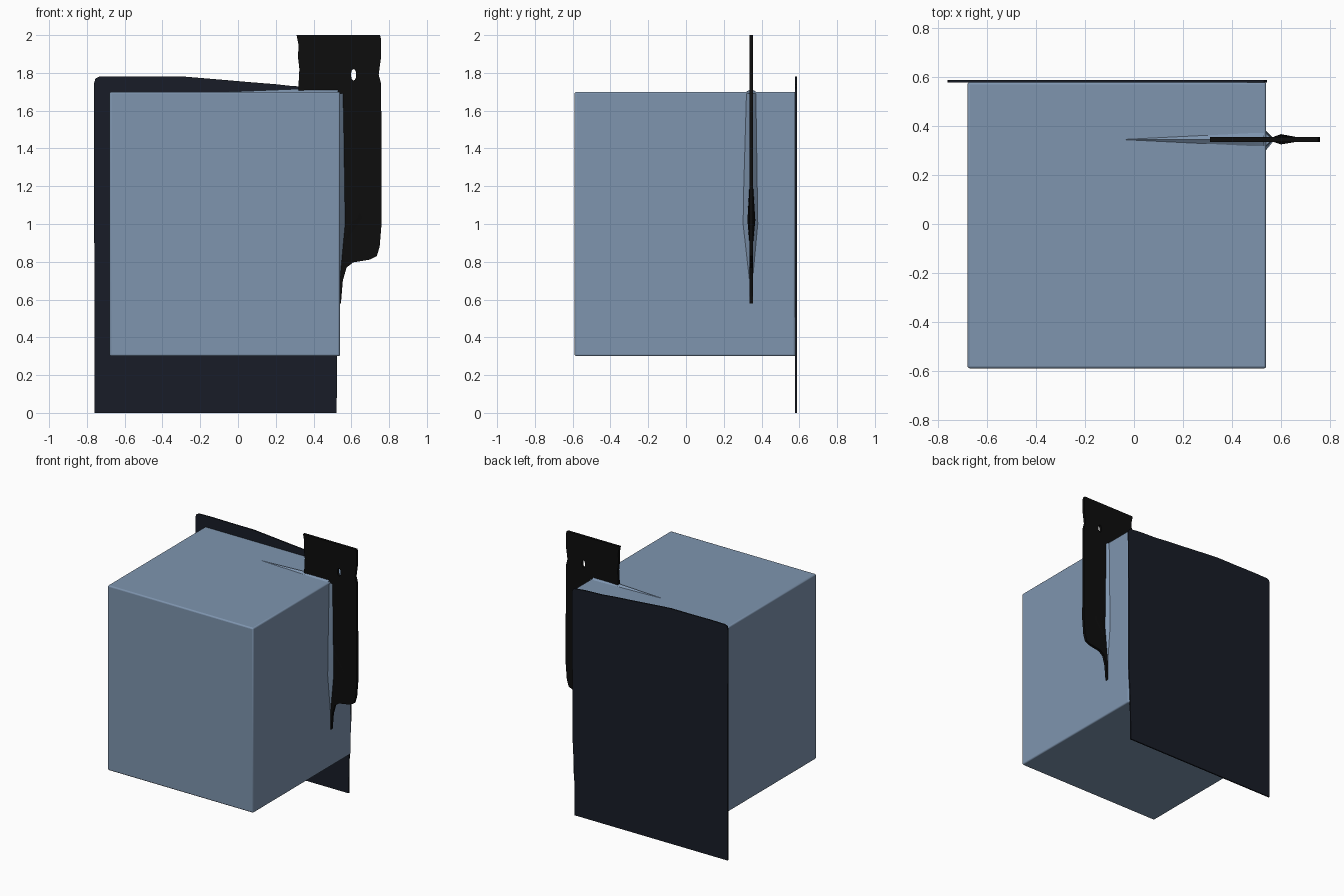
import bpy, bmesh
from mathutils import Vector

if "Cube" in bpy.data.objects:
    bpy.data.objects.remove(bpy.data.objects["Cube"])


def material(name, color):
    m = bpy.data.materials.new(name)
    m.diffuse_color = (*color, 1)
    m.use_nodes = True
    m.node_tree.nodes["Principled BSDF"].inputs["Base Color"].default_value = m.diffuse_color
    return m


BLUE = material("slate_blue", (0.21, 0.30, 0.43))
NAVY = material("dark_navy", (0.009, 0.012, 0.02))
BLACK = material("black", (0.004, 0.004, 0.004))


def finish(name, bm, mat, bevel=0.0):
    bmesh.ops.recalc_face_normals(bm, faces=bm.faces)
    me = bpy.data.meshes.new(name)
    bm.to_mesh(me)
    bm.free()
    ob = bpy.data.objects.new(name, me)
    bpy.context.collection.objects.link(ob)
    me.materials.append(mat)
    if bevel:
        mod = ob.modifiers.new("soft_edges", 'BEVEL')
        mod.width, mod.segments = bevel, 3
    bpy.ops.object.select_all(action='DESELECT')
    ob.select_set(True)
    bpy.context.view_layer.objects.active = ob
    bpy.ops.object.shade_smooth_by_angle()
    return ob


def slab(name, outline, y0, y1, mat):
    """Extrude an x-z outline from y0 to y1."""
    bm = bmesh.new()
    face = bm.faces.new([bm.verts.new((x, y0, z)) for x, z in outline])
    ext = bmesh.ops.extrude_face_region(bm, geom=[face])
    verts = [v for v in ext["geom"] if isinstance(v, bmesh.types.BMVert)]
    bmesh.ops.translate(bm, verts=verts, vec=(0, y1 - y0, 0))
    return finish(name, bm, mat)


def hull(name, points, mat):
    bm = bmesh.new()
    for p in points:
        bm.verts.new(p)
    bmesh.ops.convex_hull(bm, input=bm.verts)
    return finish(name, bm, mat)


# Main box
bm = bmesh.new()
bmesh.ops.create_cube(bm, size=1)
for v in bm.verts:
    v.co = Vector((-0.07, -0.005, 1.0)) + v.co * Vector((1.22, 1.17, 1.4))
finish("body_box", bm, BLUE, 0.01)

# Thin back panel, its top edge sagging to the right
slab("back_panel", [
    (-0.76, 0), (0.522, 0), (0.525, 0.3), (0.54, 0.6), (0.543, 1.69),
    (0.53, 1.715), (0.42, 1.725), (0.29, 1.73), (0.2, 1.74), (0.05, 1.752),
    (-0.1, 1.765), (-0.28, 1.78), (-0.45, 1.78), (-0.62, 1.782),
    (-0.735, 1.78), (-0.755, 1.77), (-0.762, 1.745)], 0.578, 0.588, NAVY)

# Side fin wrapping over the upper right corner of the box
fin = slab("corner_fin", [
    (0.31, 2.0), (0.32, 1.95), (0.318, 1.88), (0.325, 1.82), (0.32, 1.73),
    (0.32, 1.68), (0.52, 1.68), (0.52, 0.58), (0.545, 0.58), (0.555, 0.7),
    (0.575, 0.77), (0.61, 0.797), (0.7, 0.812), (0.735, 0.83),
    (0.75, 0.88), (0.76, 1.0), (0.758, 1.74), (0.745, 1.79),
    (0.75, 1.83), (0.757, 1.88), (0.757, 1.98), (0.752, 2.0)],
    0.335, 0.355, BLACK)

# Small hole through the fin
bpy.ops.mesh.primitive_cylinder_add(vertices=16, radius=1, depth=0.2,
                                    location=(0.612, 0.345, 1.79),
                                    rotation=(1.5708, 0, 0))
cutter = bpy.context.object
cutter.name = "hole_cutter"
cutter.scale = (0.014, 0.03, 1)
cutter.hide_render = True
cutter.hide_set(True)
cut = fin.modifiers.new("hole", 'BOOLEAN')
cut.operation, cut.object, cut.solver = 'DIFFERENCE', cutter, 'EXACT'

# Flared roots where the fin meets the side and the top of the box
for name, zc, top, mat in (("fin_root_side", 1.0, 1.69, BLUE),):
    hull(name, [(0.53, 0.29, 1.0), (0.53, 0.39, 1.0), (0.575, 0.345, 1.0),
                (0.53, 0.31, top), (0.53, 0.38, top), (0.565, 0.345, top),
                (0.538, 0.345, 0.6)], mat)
hull("fin_root_top", [(0.53, 0.31, 1.695), (0.53, 0.38, 1.695),
                      (0.53, 0.345, 1.715), (0.32, 0.345, 1.715),
                      (-0.1, 0.345, 1.698)], BLUE)

# Slight swelling of the fin's lower half
hull("fin_swelling", [(0.54, 0.345, 0.8), (0.54, 0.345, 1.35),
                      (0.72, 0.345, 1.05), (0.6, 0.325, 1.02),
                      (0.6, 0.367, 1.02)], BLACK)
